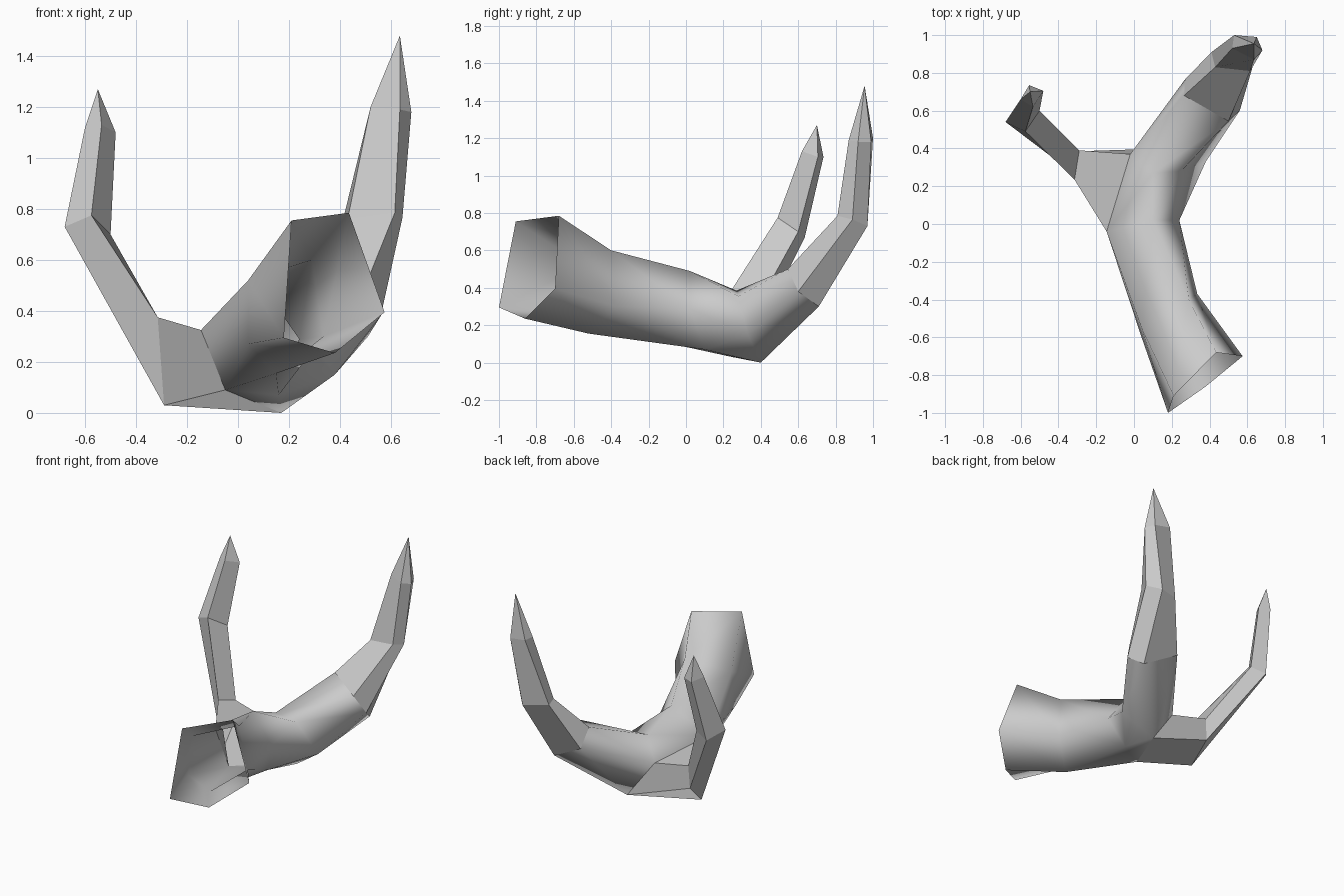
import bpy

cube = bpy.data.objects.get("Cube")
if cube:
    bpy.data.objects.remove(cube)

# Single flat grey
grey = bpy.data.materials.new("plain_grey")
grey.use_nodes = True
colour = (0.6, 0.6, 0.6, 1)
grey.diffuse_color = colour
grey.node_tree.nodes["Principled BSDF"].inputs["Base Color"].default_value = colour


def build(name, verts, faces, smooth=False):
    mesh = bpy.data.meshes.new(name)
    mesh.from_pydata(verts, [], faces)
    mesh.materials.append(grey)
    for p in mesh.polygons:
        p.use_smooth = smooth
    obj = bpy.data.objects.new(name, mesh)
    bpy.context.collection.objects.link(obj)


def loft(name, rings, tip=None, skip=(), smooth=False):
    """Skin a row of rings, optionally closing to a point; skip holds (ring, side) holes."""
    n = len(rings[0])
    verts = [v for ring in rings for v in ring]
    faces = []
    for r in range(len(rings) - 1):
        for s in range(n):
            if (r, s) not in skip:
                t = (s + 1) % n
                faces.append((r * n + s, r * n + t, (r + 1) * n + t, (r + 1) * n + s))
    if tip:
        last = (len(rings) - 1) * n
        faces += [(last + s, last + (s + 1) % n, len(verts)) for s in range(n)]
        verts.append(tip)
    build(name, verts, faces, smooth)


# Ring order: lower left, upper left, upper right, right, bottom
open_end = [(.18, -1, .295), (.21, -.91, .755), (.435, -.68, .785), (.575, -.7, .395), (.38, -.86, .235)]
middle = [(.04, -.6, .27), (.04, -.55, .52), (.29, -.4, .6), (.335, -.37, .3), (.15, -.52, .155)]
bend = [(-.05, -.03, .09), (-.145, -.04, .325), (.1, .02, .49), (.24, .02, .29), (.16, .1, .07)]
fork = [(.17, .4, 0), (-.02, .37, .26), (.1, .27, .385), (.25, .28, .355), (.38, .33, .15)]
tine_base = [(.51, .71, .3), (.27, .765, .43), (.265, .68, .55), (.5, .545, .5), (.56, .6, .38)]
tine_mid = [(.57, .97, .73), (.41, .91, .75), (.43, .83, .76), (.615, .81, .785), (.645, .89, .765)]
tine_top = [(.65, .99, 1.18), (.53, 1, 1.2), (.52, .93, 1.2), (.635, .87, 1.19), (.68, .92, 1.18)]

# Hollow trunk, with a hole where the side tine grows out
loft("trunk", [open_end, middle, bend, fork, tine_base], skip={(2, 0)}, smooth=True)
loft("tall_tine", [tine_base, tine_mid, tine_top], tip=(.635, .955, 1.48))

# Side tine with its flat root, four sided: front top, back top, back bottom, front bottom
hole = [bend[1], fork[1], fork[0], bend[0]]
side_base = [(-.315, .235, .375), (-.29, .39, .32), (-.3, .385, .165), (-.29, .245, .03)]
side_mid = [(-.575, .49, .775), (-.5, .6, .7), (-.6, .635, .67), (-.68, .54, .73)]
side_top = [(-.535, .62, 1.13), (-.48, .705, 1.1), (-.555, .735, 1.1), (-.6, .66, 1.12)]
loft("side_tine", [hole, side_base, side_mid, side_top], tip=(-.55, .7, 1.27))
